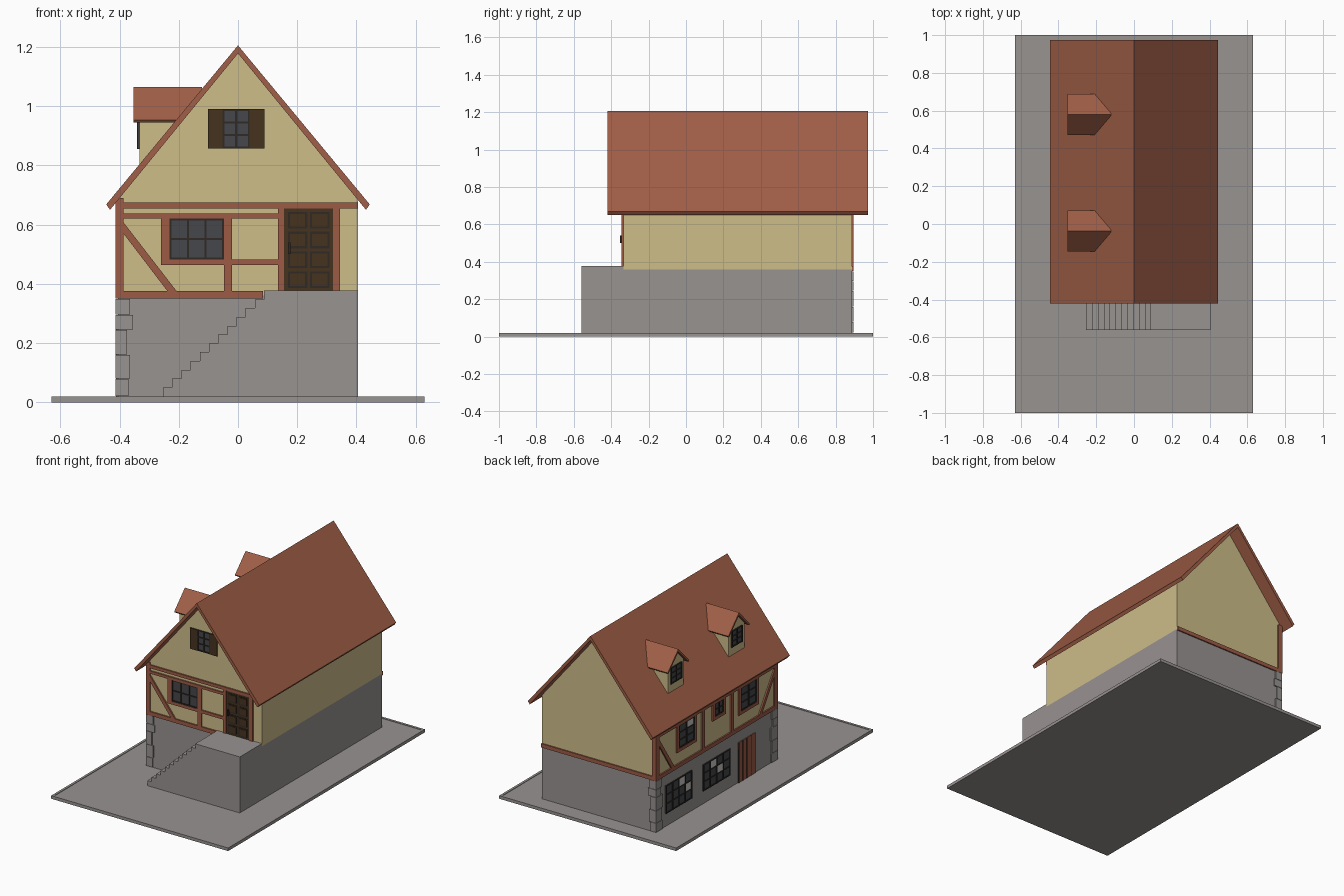
import bpy, bmesh

if "Cube" in bpy.data.objects:
    bpy.data.objects.remove(bpy.data.objects["Cube"])


def mat(name, r, g, b):
    m = bpy.data.materials.new(name)
    lin = [((c / 255 + 0.055) / 1.055) ** 2.4 for c in (r, g, b)]
    m.diffuse_color = (*lin, 1)
    m.use_nodes = True
    m.node_tree.nodes["Principled BSDF"].inputs["Base Color"].default_value = m.diffuse_color
    return m


STONE = mat("grey stone", 152, 147, 145)
CREAM = mat("cream plaster", 206, 189, 137)
TILE = mat("red roof tile", 160, 94, 71)
TIMBER = mat("red timber", 157, 91, 69)
BROWN = mat("dark brown wood", 70, 50, 31)
DARK = mat("window bar", 48, 42, 36)
GLASS = mat("dark glass", 70, 71, 76)
PALE = mat("pale pane", 205, 203, 200)

XW, YF, YB = 0.405, -0.335, 0.887      # wall half width, front wall, back wall


def part(name, material, prisms):
    """One object from prisms: (axis, outline in the other horizontal axis and z, start, end)."""
    bm = bmesh.new()
    for axis, pts, a, b in prisms:
        place = (lambda u, z, d: (u, d, z)) if axis == 'y' else (lambda u, z, d: (d, u, z))
        lo = [bm.verts.new(place(u, z, a)) for u, z in pts]
        hi = [bm.verts.new(place(u, z, b)) for u, z in pts]
        bm.faces.new(lo)
        bm.faces.new(hi)
        n = len(pts)
        for i in range(n):
            j = (i + 1) % n
            bm.faces.new((lo[i], lo[j], hi[j], hi[i]))
    bmesh.ops.recalc_face_normals(bm, faces=bm.faces)
    me = bpy.data.meshes.new(name)
    bm.to_mesh(me)
    bm.free()
    me.materials.append(material)
    ob = bpy.data.objects.new(name, me)
    bpy.context.collection.objects.link(ob)
    return ob


def rect(u0, u1, z0, z1):
    return [(u0, z0), (u1, z0), (u1, z1), (u0, z1)]


def plate(axis, wall, u0, u1, z0, z1, d):
    return (axis, rect(u0, u1, z0, z1), wall - d, wall + 0.004)


def window(name, axis, wall, u0, u1, z0, z1, cols, rows, pale=(), t=0.007):
    part(name + "_glass", GLASS, [plate(axis, wall, u0, u1, z0, z1, 0.003)])
    du, dz = (u1 - u0 - t) / cols, (z1 - z0 - t) / rows
    bars = [plate(axis, wall, u0 + i * du, u0 + i * du + t, z0, z1, 0.008) for i in range(cols + 1)]
    bars += [plate(axis, wall, u0, u1, z0 + i * dz, z0 + i * dz + t, 0.007) for i in range(rows + 1)]
    part(name + "_bars", DARK, bars)
    if pale:
        part(name + "_pale_panes", PALE,
             [plate(axis, wall, u0 + i * du + t, u0 + (i + 1) * du, z0 + j * dz + t, z0 + (j + 1) * dz, 0.004)
              for i, j in pale])


# base slab with a thin rim
part("base_slab", STONE, [('y', rect(-0.63, 0.63, 0, 0.017), -1, 1)])
part("base_rim", STONE, [
    ('y', rect(-0.63, 0.63, 0.01, 0.02), -1, -0.985), ('y', rect(-0.63, 0.63, 0.01, 0.02), 0.985, 1),
    ('y', rect(-0.63, -0.615, 0.01, 0.02), -0.985, 0.985), ('y', rect(0.615, 0.63, 0.01, 0.02), -0.985, 0.985)])

# stone ground floor, plastered upper floor with gables
part("stone_ground_floor", STONE, [('y', rect(-XW, XW, 0.01, 0.36), YF, YB)])
part("plaster_upper_floor", CREAM, [
    ('y', [(-XW, 0.36), (XW, 0.36), (XW, 0.69), (0, 1.18), (-XW, 0.69)], YF, YB)])

# stairs and landing as one stepped profile
steps, x0, run, rise = 12, -0.253, 0.031, 0.0298
profile = [(XW, 0.01), (x0, 0.01)]
for i in range(steps):
    z = 0.02 + (i + 1) * rise
    profile += [(x0 + i * run, z), (x0 + (i + 1) * run, z)]
profile[-1] = (XW, 0.02 + steps * rise)
part("stairs_and_landing", STONE, [('y', profile, -0.56, YF + 0.002)])

# corner stones on the two left corners
stones = []
rows = [(0.02, 0.08, 0.045), (0.08, 0.16, 0.05), (0.16, 0.245, 0.04), (0.245, 0.295, 0.06), (0.295, 0.35, 0.05)]
for z0, z1, w in rows:
    r = rect(-XW - 0.009, -XW + w - 0.01, z0 + 0.001, z1 - 0.001)
    stones += [('y', r, YF - 0.008, YF + 0.1 - w), ('y', r, YB - 0.1 + w, YB + 0.008)]
part("corner_stones", STONE, stones)

# main roof, with eaves cut square to the slope
part("main_roof", TILE, [('y', [(0, 1.205), (0.445, 0.668), (0.432, 0.65), (0, 1.178),
                               (-0.432, 0.65), (-0.445, 0.668)], -0.42, 0.973)])

# front timber frame
T = 0.009
front = [plate('y', YF, *r, T) for r in [
    (-0.414, 0.085, 0.35, 0.375), (-0.414, -0.387, 0.37, 0.69), (-0.39, XW, 0.655, 0.675),
    (-0.39, 0.14, 0.62, 0.637), (-0.26, -0.232, 0.463, 0.622), (-0.047, -0.02, 0.375, 0.622),
    (-0.26, 0.14, 0.463, 0.482), (0.135, 0.156, 0.375, 0.656), (0.32, 0.345, 0.375, 0.656)]]
front.append(('y', [(-0.39, 0.612), (-0.39, 0.574), (-0.238, 0.375), (-0.207, 0.375)], YF - T, YF + 0.004))
part("front_timber_frame", TIMBER, front)

# left timber frame: beams, corner posts, braces, window surrounds
SIDE = -XW
side_windows = [(0.50, 0.66, 0.47, 0.62), (0.205, 0.295, 0.535, 0.62), (-0.13, 0.03, 0.47, 0.62)]
left = [plate('x', SIDE, *r, T) for r in [
    (YF - T, YB + T, 0.35, 0.375), (YF - T, YB + T, 0.62, 0.638), (YF - T, YB + T, 0.655, 0.68),
    (YF - T, YF + 0.025, 0.37, 0.68), (YB - 0.025, YB + T, 0.37, 0.68),
    (0.40, 0.425, 0.375, 0.622), (0.105, 0.13, 0.375, 0.622)]]
for y0, y1, z0, z1 in side_windows:
    left += [plate('x', SIDE, *r, T) for r in [
        (y0 - 0.022, y0, z0 - 0.02, 0.622), (y1, y1 + 0.022, z0 - 0.02, 0.622),
        (y0 - 0.022, y1 + 0.022, z0 - 0.02, z0)]]
for y, s in ((YF + 0.02, 1), (YB - 0.02, -1)):
    left.append(('x', [(y, 0.615), (y, 0.575), (y + s * 0.13, 0.375), (y + s * 0.16, 0.375)], SIDE - T, SIDE + 0.004))
part("left_timber_frame", TIMBER, left)

# back beam and corner post
part("back_timber", TIMBER, [('y', rect(-XW - T, XW, 0.35, 0.375), YB - 0.002, YB + 0.008),
                             ('y', rect(-XW - T, -XW + 0.02, 0.37, 0.68), YB - 0.002, YB + 0.008)])

# front windows and shutters
window("front_window", 'y', YF, -0.232, -0.047, 0.482, 0.62, 3, 2)
window("gable_window", 'y', YF, -0.052, 0.04, 0.857, 0.99, 2, 3)
part("gable_shutters", BROWN, [plate('y', YF, -0.102, -0.052, 0.857, 0.99, T),
                               plate('y', YF, 0.038, 0.09, 0.857, 0.99, T)])

# front door with eight panels
part("front_door", BROWN, [plate('y', YF, 0.156, 0.32, 0.375, 0.655, 0.004)])
grooves, panels = [], []
for i in range(2):
    for j in range(4):
        u, z = 0.168 + i * 0.075, 0.386 + j * 0.067
        grooves.append(plate('y', YF, u, u + 0.066, z, z + 0.056, 0.006))
        panels.append(plate('y', YF, u + 0.007, u + 0.059, z + 0.007, z + 0.049, 0.009))
part("front_door_grooves", DARK, grooves)
part("front_door_panels", BROWN, panels)
part("front_door_handle", DARK, [plate('y', YF, 0.17, 0.177, 0.50, 0.54, 0.018)])

# left windows
for i, (y0, y1, z0, z1) in enumerate(side_windows):
    window(f"left_upper_window_{i + 1}", 'x', SIDE, y0, y1, z0, z1, 2, 2 if i == 1 else 3,
           [(0, 2)] if i == 0 else ())
window("left_lower_window_1", 'x', SIDE, 0.525, 0.79, 0.10, 0.28, 4, 3, [(1, 2), (0, 1)])
window("left_lower_window_2", 'x', SIDE, 0.135, 0.41, 0.10, 0.27, 4, 3, [(2, 2), (1, 1)])

# left plank door
part("left_door", TIMBER, [plate('x', SIDE, -0.12, 0.05, 0.017, 0.275, 0.005)])
part("left_door_grooves", DARK, [plate('x', SIDE, y, y + 0.006, 0.017, 0.275, 0.007)
                                 for y in (-0.12, -0.08, -0.038, 0.004, 0.044)])

# two dormers
for i, y in enumerate((0.58, -0.037)):
    n = f"dormer_{i + 1}"
    part(n + "_walls", CREAM, [('x', [(y - 0.08, 0.785), (y + 0.08, 0.785), (y + 0.08, 0.968),
                                      (y, 1.052), (y - 0.08, 0.968)], -0.333, -0.14)])
    part(n + "_roof", TILE, [('x', [(y, 1.065), (y + 0.109, 0.953), (y + 0.102, 0.944), (y, 1.047),
                                    (y - 0.102, 0.944), (y - 0.109, 0.953)], -0.352, -0.122)])
    window(n + "_window", 'x', -0.333, y - 0.055, y + 0.055, 0.855, 0.96, 2, 3)
